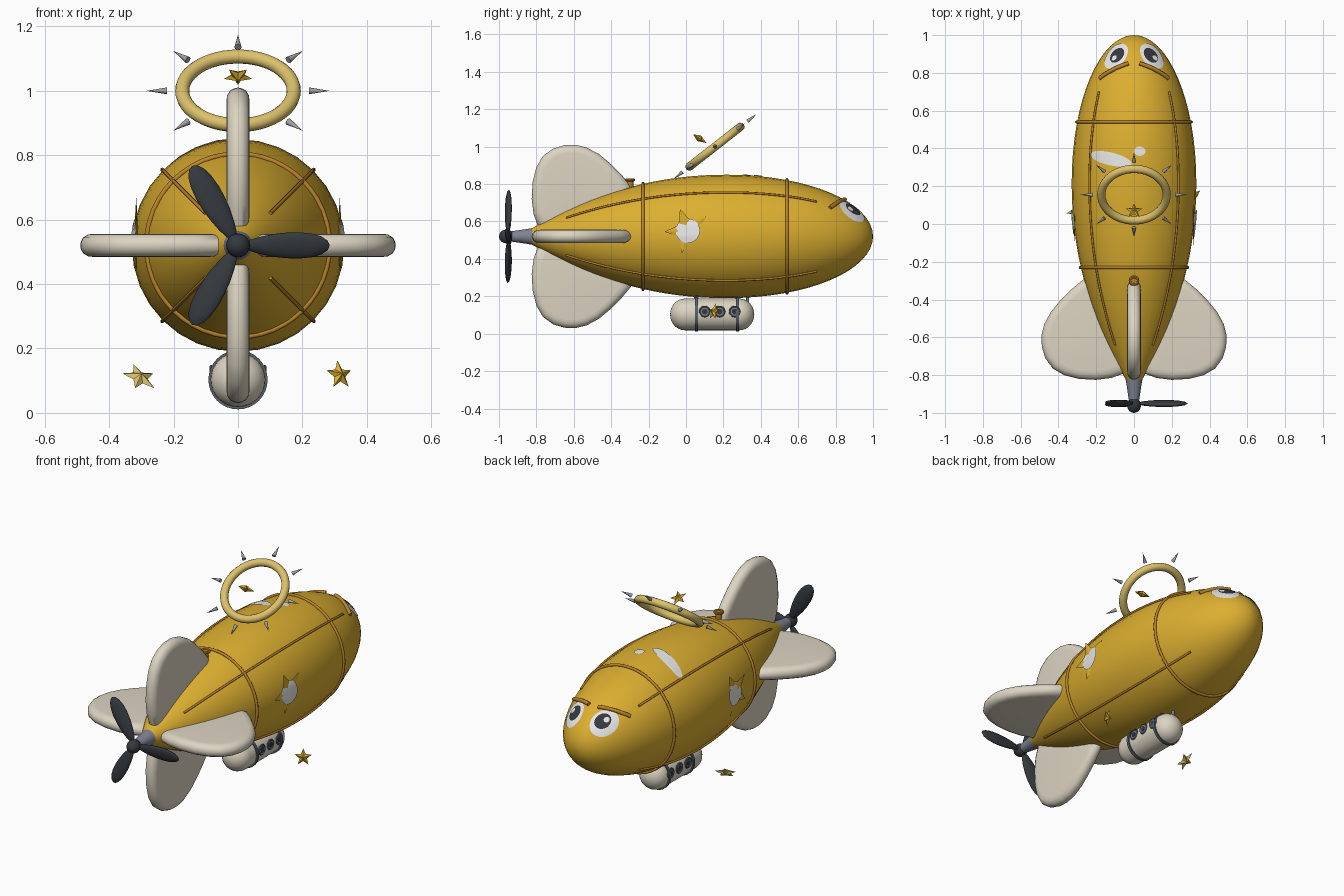
import bpy, bmesh, math
from mathutils import Vector, Matrix, Euler
from mathutils.bvhtree import BVHTree

if "Cube" in bpy.data.objects:
    bpy.data.objects.remove(bpy.data.objects["Cube"])

AXIS = 0.52  # height of the hull axis


def material(name, r, g, b):
    m = bpy.data.materials.new(name)
    m.use_nodes = True
    m.diffuse_color = (r, g, b, 1)
    m.node_tree.nodes["Principled BSDF"].inputs["Base Color"].default_value = (r, g, b, 1)
    return m


gold = material("gold", 0.72, 0.43, 0.03)
pale_gold = material("pale gold", 0.72, 0.54, 0.15)
bronze = material("bronze", 0.50, 0.23, 0.025)
cream = material("cream", 0.72, 0.66, 0.54)
white = material("white", 0.8, 0.8, 0.8)
dark = material("charcoal", 0.035, 0.042, 0.05)
steel = material("steel", 0.21, 0.23, 0.29)
slate = material("slate", 0.09, 0.12, 0.14)
silver = material("silver", 0.36, 0.36, 0.36)


def finish(name, bm, mat, matrix=None, smooth=True):
    bmesh.ops.remove_doubles(bm, verts=bm.verts, dist=1e-5)
    bmesh.ops.recalc_face_normals(bm, faces=bm.faces)
    if matrix:
        bm.transform(matrix)
    me = bpy.data.meshes.new(name)
    bm.to_mesh(me)
    bm.free()
    me.materials.append(mat)
    ob = bpy.data.objects.new(name, me)
    bpy.context.collection.objects.link(ob)
    if smooth:
        bpy.ops.object.select_all(action="DESELECT")
        ob.select_set(True)
        bpy.context.view_layer.objects.active = ob
        bpy.ops.object.shade_smooth_by_angle(angle=math.radians(40))
    return ob


def loft(rings, closed=False):
    """Skin equal-sized loops of points; cap the ends unless closed."""
    bm = bmesh.new()
    loops = [[bm.verts.new(p) for p in ring] for ring in rings]
    pairs = list(zip(loops, loops[1:])) + ([(loops[-1], loops[0])] if closed else [])
    for a, b in pairs:
        for i in range(len(a)):
            j = (i + 1) % len(a)
            bm.faces.new((a[i], a[j], b[j], b[i]))
    if not closed:
        bm.faces.new(loops[0])
        bm.faces.new(loops[-1])
    return bm


def circle(r, y, n):
    return [(r * math.cos(k * math.tau / n), y, r * math.sin(k * math.tau / n)) for k in range(n)]


def lathe(name, profile, mat, matrix, n=32):
    """Turn (radius, y) pairs about the y axis."""
    return finish(name, loft([circle(max(r, 2e-4), y, n) for r, y in profile]), mat, matrix)


def torus(name, major, minor, mat, matrix, n=48, m=10):
    angles = [k * math.tau / m for k in range(m)]
    rings = [circle(major + minor * math.cos(a), minor * math.sin(a), n) for a in angles]
    return finish(name, loft(rings, True), mat, matrix)


def tube(name, points, radius, mat):
    cu = bpy.data.curves.new(name, "CURVE")
    cu.dimensions = "3D"
    cu.bevel_depth, cu.bevel_resolution, cu.use_fill_caps = radius, 2, True
    sp = cu.splines.new("POLY")
    sp.points.add(len(points) - 1)
    for sp_pt, p in zip(sp.points, points):
        sp_pt.co = (*p, 1)
    cu.materials.append(mat)
    ob = bpy.data.objects.new(name, cu)
    bpy.context.collection.objects.link(ob)
    bpy.ops.object.select_all(action="DESELECT")
    ob.select_set(True)
    bpy.context.view_layer.objects.active = ob
    bpy.ops.object.convert(target="MESH")


def at(x, y, z, rx=0, ry=0, rz=0):
    turn = Euler([math.radians(a) for a in (rx, ry, rz)]).to_matrix().to_4x4()
    return Matrix.Translation((x, y, z)) @ turn


# Hull: elliptical nose, tapering tail
def hull_radius(y):
    if y > 0.22:
        return 0.33 * math.sqrt(max(0, 1 - ((y - 0.22) / 0.78) ** 2))
    return 0.33 - 0.29 * ((0.22 - y) / 1.05) ** 2.1


stations = [-0.83 + 1.05 * k / 16 for k in range(16)]
stations += [0.22 + 0.78 * math.sin(k * math.pi / 32) for k in range(17)]
hull = lathe("hull", [(hull_radius(y), y) for y in stations], gold, at(0, 0, AXIS))
hull_bm = bmesh.new()
hull_bm.from_mesh(hull.data)
hull_tree = BVHTree.FromBMesh(hull_bm)
hull_bm.free()


def on_hull(p, lift):
    loc, normal, _, _ = hull_tree.find_nearest(Vector(p))
    return loc + normal * lift


def patch(name, centre, across, along, lift, mat, turn=0, shift=(0, 0)):
    """Thin oval lying on the hull surface."""
    loc, n, _, _ = hull_tree.find_nearest(Vector(centre))
    v = (Vector((0, 1, 0)) - n * n.y).normalized()
    u = v.cross(n)
    rings = []
    for k in range(7, 0, -1):
        ring = []
        for j in range(28):
            a = j * math.tau / 28
            p, q = across * k / 7 * math.cos(a), along * k / 7 * math.sin(a)
            s = p * math.cos(turn) - q * math.sin(turn) + shift[0]
            t = p * math.sin(turn) + q * math.cos(turn) + shift[1]
            ring.append(on_hull(loc + u * s + v * t, lift))
        rings.append(ring)
    bm = loft(rings)
    bm.faces.ensure_lookup_table()
    bmesh.ops.delete(bm, geom=[bm.faces[-2]], context="FACES_ONLY")
    finish(name, bm, mat)


# Hull hoops and lengthwise seams
for label, y in (("rear", -0.23), ("front", 0.54)):
    torus(label + "_hoop", hull_radius(y) + 0.003, 0.008, bronze, at(0, y, AXIS))
for k in range(4):
    a = math.pi / 4 + k * math.pi / 2
    path = []
    for i in range(33):
        y = -0.64 + 1.34 * i / 32
        r = hull_radius(y) + 0.003
        path.append((r * math.cos(a), y, AXIS + r * math.sin(a)))
    tube("hull_seam", path, 0.006, bronze)

# Face: eyes and slanted brows
for s in (1, -1):
    eye = (0.10 * s, 0.895, AXIS + 0.14)
    patch("eye_white", eye, 0.07, 0.085, 0.004, white)
    patch("pupil", eye, 0.04, 0.048, 0.007, dark, shift=(-0.012 * s, 0))
    patch("eye_glint", eye, 0.014, 0.016, 0.009, white, shift=(0.004, -0.02))
    brow = [on_hull((s * (0.03 + 0.16 * t), 0.855 - 0.08 * t, 0.725 - 0.045 * t), 0.005)
            for t in [k / 8 for k in range(9)]]
    tube("brow", brow, 0.011, bronze)

# Shine marks on the hull top
patch("long_shine", (-0.125, 0.345, 0.82), 0.128, 0.034, 0.005, white, turn=-0.2)
patch("small_shine", (0.03, 0.385, 0.84), 0.03, 0.025, 0.005, white)


def star(name, radius, depth, mat, matrix):
    bm = bmesh.new()
    rim = []
    for k in range(10):
        r = radius * (0.45 if k % 2 else 1)
        a = math.pi / 2 + k * math.pi / 5
        rim.append(bm.verts.new((r * math.cos(a), r * math.sin(a), 0)))
    for z in (depth, -depth):
        tip = bm.verts.new((0, 0, z))
        for k in range(10):
            bm.faces.new((rim[k], rim[(k + 1) % 10], tip))
    finish(name, bm, mat, matrix, smooth=False)


# Side badges: star points around a pale disc
for s in (1, -1):
    star("badge_star", 0.125, 0.008, gold, at(0.316 * s, 0.01, 0.55, 90, 0, 90 * s) @ at(0, 0, 0, 0, 0, 20))
    patch("badge_disc", (0.32 * s, 0.01, 0.55), 0.065, 0.065, 0.009, white)

# Loose stars
star("upper_star", 0.047, 0.018, gold, at(0, 0.07, 1.045, -33))
star("right_star", 0.058, 0.018, pale_gold, at(-0.305, 0.07, 0.11, 45, 0, 28))
star("left_star", 0.047, 0.018, gold, at(0.315, 0.15, 0.118, 75, 0, 32))

# Four rounded tail fins, outline as (distance from axis, y)
outline = [(0.05, -0.79), (0.12, -0.815), (0.2, -0.825), (0.29, -0.82), (0.37, -0.80), (0.43, -0.765),
           (0.47, -0.71), (0.488, -0.65), (0.49, -0.59), (0.475, -0.53), (0.44, -0.465),
           (0.39, -0.405), (0.33, -0.345), (0.27, -0.295), (0.2, -0.29), (0.12, -0.40), (0.06, -0.6)]
layers = ((0.80, -0.036), (0.89, -0.034), (0.96, -0.024), (0.99, -0.012), (1, 0),
          (0.99, 0.012), (0.96, 0.024), (0.89, 0.034), (0.80, 0.036))
for k, label in enumerate(("left", "lower", "right", "upper")):
    rings = [[(0.27 + (r - 0.27) * f, -0.59 + (y + 0.59) * f, h) for r, y in outline] for f, h in layers]
    finish(label + "_fin", loft(rings), cream, at(0, 0, AXIS, 0, 90 * k, 0))

# Propeller: shaft, hub and three blades
lathe("propeller_shaft", [(0.045, -0.82), (0.038, -0.86), (0.028, -0.93)], steel, at(0, 0, AXIS), 20)
dome = [k * math.pi / 10 for k in range(11)]
lathe("propeller_hub", [(0.037 * math.sin(a), -0.96 - 0.04 * math.cos(a)) for a in dome], dark, at(0, 0, AXIS), 20)
for k in range(3):
    bm = bmesh.new()
    bmesh.ops.create_uvsphere(bm, u_segments=16, v_segments=10, radius=1)
    for v in bm.verts:
        v.co = (0.15 + 0.135 * v.co.x, 0.016 * v.co.y, 0.041 * v.co.z * (1 + 0.25 * v.co.x))
    finish("propeller_blade", bm, dark, at(0, -0.95, AXIS, 0, 120 * k, 0) @ at(0, 0, 0, 15))

# Gondola: capsule, straps, portholes and mounts
quarter = [k * math.pi / 14 for k in range(8)]
capsule = [(0.085 * math.sin(a), -0.005 - 0.08 * math.cos(a)) for a in quarter]
capsule += [(0.085 * math.cos(a), 0.285 + 0.08 * math.sin(a)) for a in quarter]
lathe("gondola", capsule, cream, at(0, 0, 0.103))
for y in (0.055, 0.275):
    strap = [(0.08, y - 0.008), (0.092, y - 0.008), (0.092, y + 0.008), (0.08, y + 0.008)]
    lathe("gondola_strap", strap, slate, at(0, 0, 0.103))
    lathe("gondola_mount", [(0.012, -0.03), (0.012, 0.03)], steel, at(0, y, 0.2, 90), 12)
lathe("gondola_front_mount", [(0.008, -0.03), (0.008, 0.03)], steel, at(0, 0.33, 0.185, 90), 12)
for s in (1, -1):
    for y in (0.10, 0.18, 0.26):
        place = at(0.083 * s, y, 0.118, 0, 0, 90)
        torus("porthole_rim", 0.025, 0.006, slate, place, 20, 8)
        lathe("porthole_glass", [(0.024, -0.004), (0.024, 0.004)], steel, place, 20)
        lathe("porthole_pane", [(0.015, -0.006), (0.015, 0.006)], dark, place, 16)

# Valve ahead of the upper fin
lathe("valve", [(0.018, -0.03), (0.018, 0.025)], bronze, at(0, -0.3, 0.80, 90), 16)
torus("valve_rim", 0.02, 0.008, bronze, at(0, -0.3, 0.822, 90), 20, 8)

# Tilted halo with eight spikes
tilt = at(0, 0.155, 1.0, 38)
torus("halo", 0.173, 0.022, pale_gold, tilt @ at(0, 0, 0, 90), 48, 12)
for k in range(8):
    spin = at(0, 0, 0, 0, 0, 45 * k)
    lathe("halo_spike", [(0.011, 0.22), (0, 0.283)], silver, tilt @ spin, 10)
